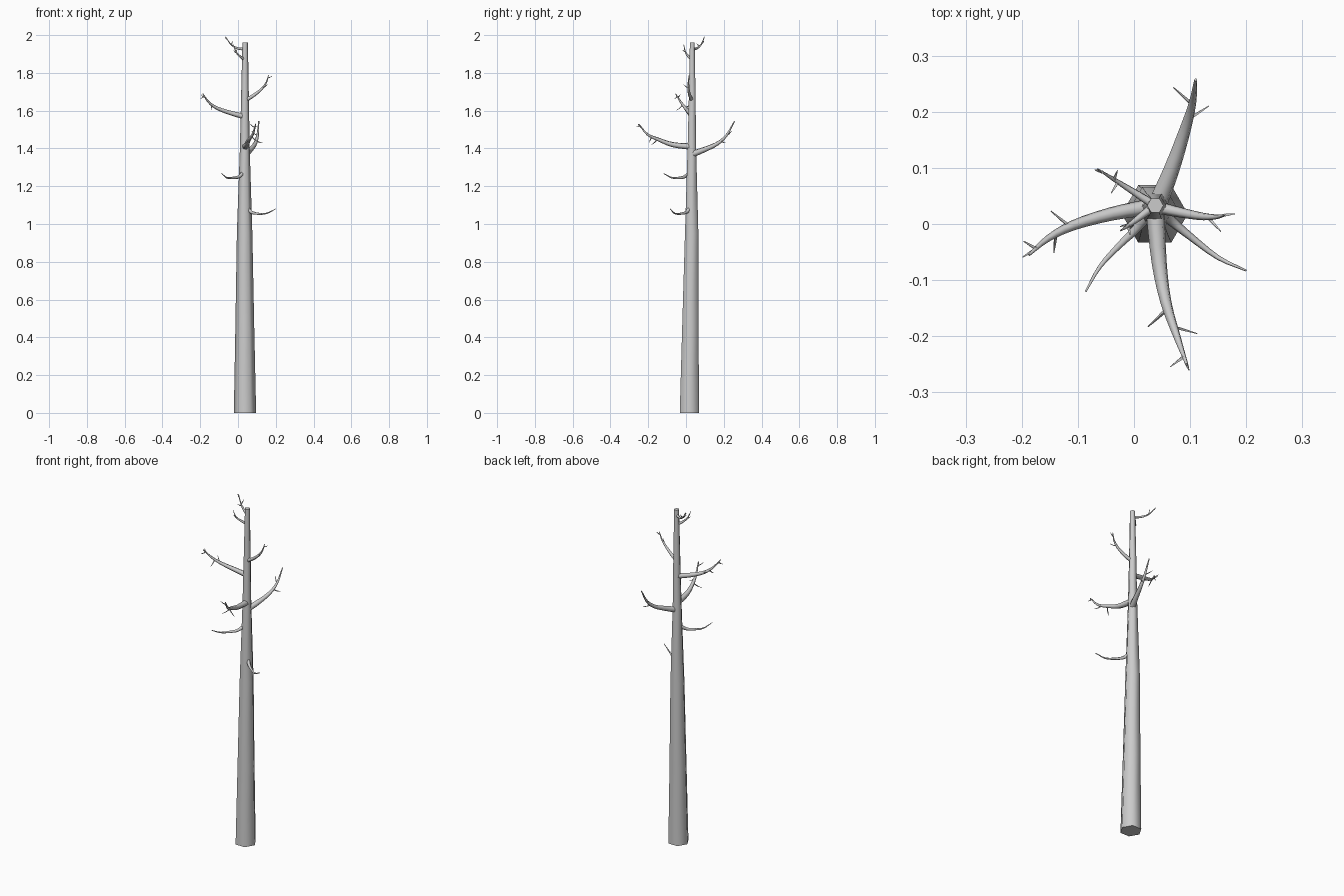
import bpy, bmesh, math
from mathutils import Vector

if "Cube" in bpy.data.objects:
    bpy.data.objects.remove(bpy.data.objects["Cube"])


def spline(pts, steps):
    """Catmull-Rom resampling of a short path."""
    p = [Vector(q) for q in pts]
    p = [p[0] * 2 - p[1]] + p + [p[-1] * 2 - p[-2]]
    out = []
    for i in range(1, len(p) - 2):
        a, b, c, d = p[i - 1:i + 3]
        for s in range(steps):
            t = s / steps
            out.append(0.5 * (2 * b + (c - a) * t + (2 * a - 5 * b + 4 * c - d) * t * t
                              + (3 * b - a - 3 * c + d) * t ** 3))
    return out + [p[-2]]


def tube(name, path, radii, sides, flat=False):
    """Tapered capped tube along a path; flat keeps every ring horizontal."""
    bm = bmesh.new()
    rings = []
    u = Vector((1, 0, 0)) if flat else None
    for i, p in enumerate(path):
        d = (path[min(i + 1, len(path) - 1)] - path[max(i - 1, 0)]).normalized()
        if flat:
            d = Vector((0, 0, 1))
        if u is None:
            u = d.orthogonal()
        u = (u - d * u.dot(d)).normalized()
        v = d.cross(u)
        ring = []
        for k in range(sides):
            a = 2 * math.pi * k / sides
            ring.append(bm.verts.new(p + radii[i] * (u * math.cos(a) + v * math.sin(a))))
        rings.append(ring)
    for r0, r1 in zip(rings, rings[1:]):
        for k in range(sides):
            j = (k + 1) % sides
            bm.faces.new((r0[k], r0[j], r1[j], r1[k]))
    bm.faces.new(rings[0][::-1])
    bm.faces.new(rings[-1])
    me = bpy.data.meshes.new(name)
    bm.to_mesh(me)
    bm.free()
    ob = bpy.data.objects.new(name, me)
    bpy.context.collection.objects.link(ob)
    bpy.context.view_layer.objects.active = ob
    ob.select_set(True)
    bpy.ops.object.shade_smooth_by_angle(angle=math.radians(75))
    ob.select_set(False)


def branch(name, pts, r, twigs=()):
    """Main limb, plus twigs given as (position along limb 0..1, offset to the tip)."""
    path = spline(pts, 3)
    n = len(path) - 1
    rad = [r * (1 - 0.85 * (i / n) ** 1.1) for i in range(n + 1)]
    tube(name, path, rad, 6)
    for k, (t, off) in enumerate(twigs):
        i = min(int(t * n), n - 1)
        a = path[i].lerp(path[i + 1], t * n - i)
        off = Vector(off)
        mid = a + off * 0.5 + Vector((0, 0, -0.003))
        tube(f"{name}_twig_{k + 1}", [a, mid, a + off], [0.0038, 0.0026, 0.001], 4)


# Trunk: tapering hexagonal column with a slight lean
rings = [(.037, .018, 0, .059), (.036, .023, .45, .050), (.035, .030, .95, .041),
         (.036, .031, 1.4, .026), (.037, .033, 1.7, .020), (.038, .033, 1.96, .0145)]
tube("trunk", [Vector(r[:3]) for r in rings], [r[3] for r in rings], 6, flat=True)

# Drooping lower branches
branch("low_right_branch", [(.045, .025, 1.095), (.067, .005, 1.065), (.10, -.022, 1.055),
                            (.15, -.06, 1.056), (.20, -.083, 1.08)], .011)
branch("low_left_branch", [(.03, .022, 1.275), (.005, -.008, 1.25), (-.025, -.037, 1.244),
                           (-.06, -.075, 1.245), (-.086, -.12, 1.268)], .011)

# Large middle branches
branch("front_branch", [(.038, .02, 1.41), (.045, -.07, 1.42), (.057, -.14, 1.445),
                        (.078, -.205, 1.475), (.094, -.25, 1.53)], .017,
       [(.54, (-.035, -.032, -.03)), (.66, (.042, -.012, -.03)),
        (.92, (-.024, -.018, .018)), (.97, (.006, -.016, -.008))])
branch("back_branch", [(.042, .035, 1.37), (.068, .10, 1.395), (.09, .165, 1.425),
                       (.104, .215, 1.47), (.11, .257, 1.545)], .018,
       [(.60, (.037, .024, -.012)), (.74, (-.033, .03, .025))])
branch("left_branch", [(.036, .032, 1.568), (-.04, .018, 1.588), (-.11, -.003, 1.613),
                       (-.155, -.027, 1.645), (-.187, -.055, 1.69)], .015,
       [(.52, (-.034, .028, .02)), (.65, (-.004, -.034, -.03)),
        (.90, (-.022, .013, .014)), (.93, (-.02, -.012, -.012))])

# Small upper branches
branch("upper_right_branch", [(.04, .03, 1.655), (.085, .02, 1.682), (.125, .013, 1.715),
                              (.15, .013, 1.75), (.162, .017, 1.79)], .011,
       [(.55, (.024, -.026, .016)), (.90, (.022, .003, .01))])
branch("top_left_branch", [(.036, .034, 1.925), (-.005, .06, 1.931), (-.04, .082, 1.953),
                           (-.065, .098, 1.992)], .008,
       [(.55, (-.012, -.02, .012)), (.62, (.006, .016, .02)), (.88, (-.013, .004, .014))])
branch("top_front_branch", [(.036, .032, 1.87), (.01, .012, 1.888), (-.01, -.003, 1.91),
                            (-.024, -.012, 1.95)], .008,
       [(.60, (-.018, -.004, .014)), (.68, (.004, -.016, .012))])
